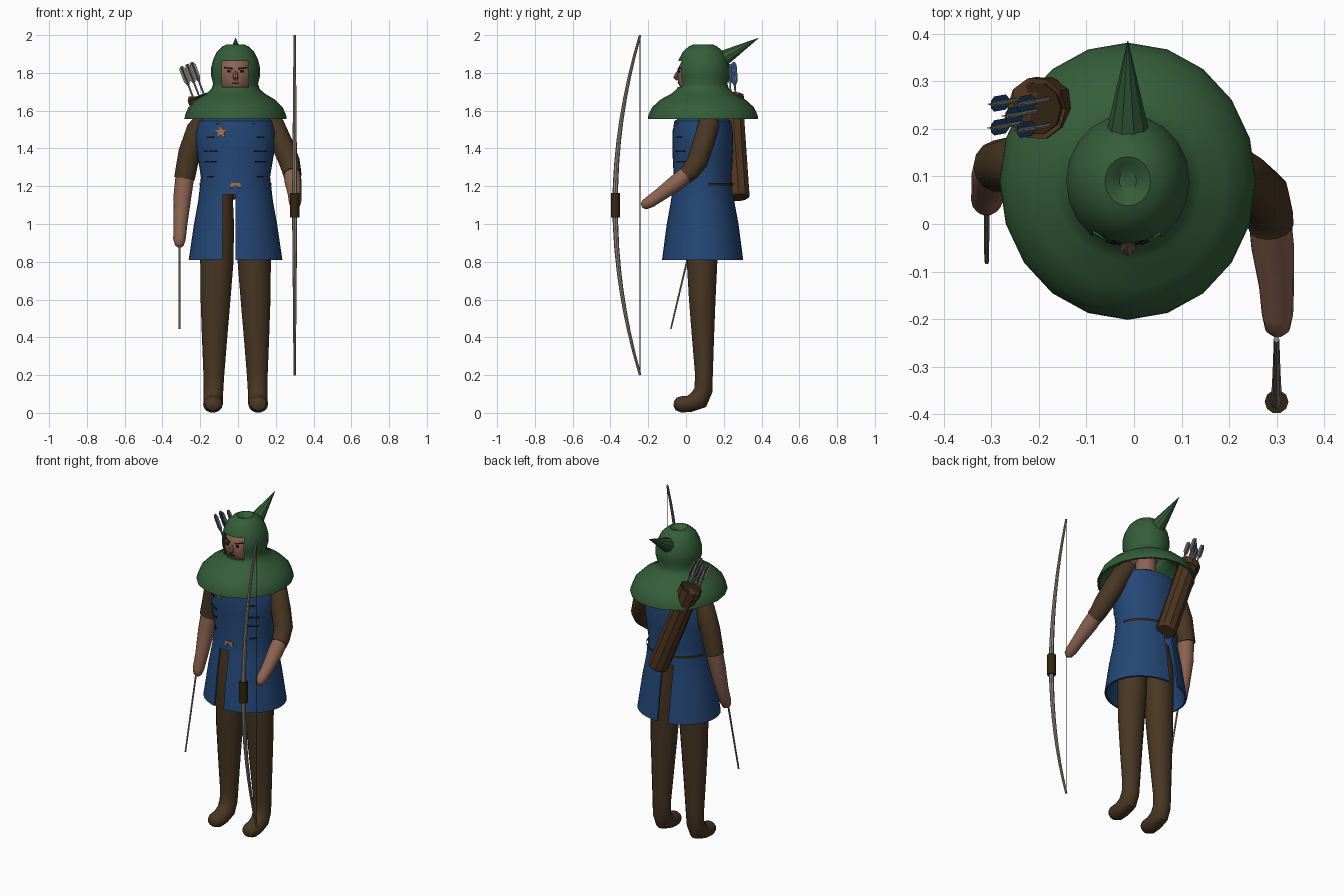
import bpy, bmesh
from math import sin, cos, pi, sqrt
from mathutils import Vector

if "Cube" in bpy.data.objects:
    bpy.data.objects.remove(bpy.data.objects["Cube"])


def colour(name, r, g, b):
    m = bpy.data.materials.new(name)
    m.use_nodes = True
    m.diffuse_color = (r, g, b, 1)
    bsdf = m.node_tree.nodes["Principled BSDF"]
    bsdf.inputs["Base Color"].default_value = (r, g, b, 1)
    bsdf.inputs["Roughness"].default_value = 0.8
    return m


GREEN = colour("hood green", .035, .11, .042)
BLUE = colour("tunic blue", .018, .062, .18)
BROWN = colour("cloth brown", .065, .037, .017)
LEATHER = colour("quiver leather", .075, .034, .014)
DARK = colour("dark leather", .032, .018, .006)
SKIN = colour("skin", .26, .125, .083)
GREY = colour("weathered grey", .27, .25, .21)
COPPER = colour("copper", .35, .15, .07)
BLACK = colour("black", .006, .006, .009)

CX, CY = -.013, .088  # body axis


def finish(name, bm, mat, smooth=True):
    me = bpy.data.meshes.new(name)
    bm.to_mesh(me)
    bm.free()
    ob = bpy.data.objects.new(name, me)
    me.materials.append(mat)
    bpy.context.collection.objects.link(ob)
    if smooth:
        shade(ob)
    return ob


def activate(ob):
    bpy.ops.object.select_all(action='DESELECT')
    ob.select_set(True)
    bpy.context.view_layer.objects.active = ob


def shade(ob):
    activate(ob)
    bpy.ops.object.shade_smooth_by_angle(angle=.7)


def loft(name, pts, mat, sides=14, upright=False, smooth=True, caps=(True, True)):
    """Rings (x, y, z, radius, other radius) joined along a path."""
    bm = bmesh.new()
    pos = [Vector(p[:3]) for p in pts]
    rings = []
    for i, p in enumerate(pts):
        u, v = Vector((1, 0, 0)), Vector((0, 1, 0))
        if not upright:
            t = (pos[min(i + 1, len(pos) - 1)] - pos[max(i - 1, 0)]).normalized()
            u = (u - t * u.dot(t)).normalized()
            v = t.cross(u)
        rx, ry = p[3], p[-1]
        rings.append([bm.verts.new(pos[i] + u * rx * cos(a) + v * ry * sin(a))
                      for a in (2 * pi * k / sides for k in range(sides))])
    for a, b in zip(rings, rings[1:]):
        for k in range(sides):
            n = (k + 1) % sides
            bm.faces.new((a[k], a[n], b[n], b[k]))
    if caps[0]:
        bm.faces.new(rings[0][::-1])
    if caps[1]:
        bm.faces.new(rings[-1])
    return finish(name, bm, mat, smooth)


def shell_with_hole(ob, thickness, low, high):
    """Thicken a surface inward and cut a box out of it."""
    bm = bmesh.new()
    bmesh.ops.create_cube(bm, size=1)
    for v in bm.verts:
        v.co = [l + (h - l) * (c + .5) for l, h, c in zip(low, high, v.co)]
    cutter = finish("cutter", bm, ob.data.materials[0], False)
    cutter.hide_render = True
    activate(ob)
    s = ob.modifiers.new("thickness", 'SOLIDIFY')
    s.thickness, s.offset = thickness, -1
    b = ob.modifiers.new("hole", 'BOOLEAN')
    b.operation, b.solver, b.object = 'DIFFERENCE', 'EXACT', cutter
    for m in ("thickness", "hole"):
        bpy.ops.object.modifier_apply(modifier=m)
    bpy.data.objects.remove(cutter)
    shade(ob)


def plate(name, outline, surface, mat):
    """Thin badge following a surface; outline is anticlockwise from the front."""
    bm = bmesh.new()
    bm.faces.new([bm.verts.new((x, surface(x, z) - .005, z)) for x, z in outline])
    ob = finish(name, bm, mat, False)
    s = ob.modifiers.new("thickness", 'SOLIDIFY')
    s.thickness = .008


def bar(x, z, w, h, tilt=0):
    return [(x - w, z - h - tilt), (x + w, z - h + tilt), (x + w, z + h + tilt), (x - w, z + h - tilt)]


# Tunic, slit at front and back
TUNIC = [(.81, .248, .215), (1.0, .22, .19), (1.12, .198, .168), (1.25, .183, .153),
         (1.38, .205, .16), (1.48, .214, .16), (1.545, .195, .15), (1.57, .15, .11), (1.6, .08, .07)]
tunic = loft("tunic", [(CX, CY, *r) for r in TUNIC], BLUE, 32, True, caps=(False, True))
shell_with_hole(tunic, .012, (-.082, -1, .5), (-.012, 1, 1.155))


def tunic_front(x, z):
    for (z0, a0, b0), (z1, a1, b1) in zip(TUNIC, TUNIC[1:]):
        if z0 <= z <= z1:
            f = (z - z0) / (z1 - z0)
            a, b = a0 + (a1 - a0) * f, b0 + (b1 - b0) * f
            return CY - b * sqrt(max(0, 1 - ((x - CX) / a) ** 2))


# Tunic fastenings, badge and buckle
for side in (-1, 1):
    for z, w in ((1.46, .018), (1.385, .034), (1.33, .03), (1.25, .016)):
        plate("tunic_lace", bar(CX + side * .135, z, w, .004), tunic_front, BLACK)
plate("neck_seam", bar(CX, 1.532, .1, .003), tunic_front, BLACK)
star = [(-.09 + r * sin(-k * pi / 5), 1.487 + r * cos(k * pi / 5))
        for k, r in enumerate([.034, .015] * 5)]
plate("star_badge", star, tunic_front, COPPER)
arch = [(-.03, 0), (-.013, 0), (-.008, .012), (.008, .012), (.013, 0), (.03, 0), (.024, .024), (-.024, .024)]
plate("belt_buckle", [(CX + x, 1.192 + z) for x, z in arch], tunic_front, COPPER)

# Belt, showing at the back only
belt = loft("back_belt", [(CX, CY, z, .195, .165) for z in (1.203, 1.218)], DARK, 32, True, caps=(False, False))
bm = bmesh.new()
bm.from_mesh(belt.data)
bmesh.ops.delete(bm, geom=[f for f in bm.faces if f.calc_center_median().y < .135], context='FACES')
bm.to_mesh(belt.data)
bm.free()

# Legs with soft feet
for side, label in ((-1, "right"), (1, "left")):
    leg = [(.085, .085, 1.16, .07), (.096, .085, 1.0, .088), (.099, .085, .8, .088, .083),
           (.106, .086, .6, .079, .072), (.111, .09, .4, .067, .06), (.115, .095, .2, .055, .048),
           (.117, .092, .12, .052, .05), (.118, .068, .07, .052, .056), (.119, .02, .048, .052, .045),
           (.12, -.025, .045, .052, .044), (.12, -.053, .047, .04, .034), (.12, -.065, .048, .015, .013)]
    loft(label + "_leg", [(CX + side * p[0], *p[1:]) for p in leg], BROWN)

# Arms: sleeve and bare forearm
loft("right_sleeve", [(-.17, .11, 1.56, .05), (-.215, .118, 1.5, .058), (-.257, .125, 1.38, .058),
                      (-.284, .122, 1.24, .055)], BROWN)
loft("right_forearm", [(-.28, .122, 1.26, .05), (-.295, .105, 1.14, .047), (-.305, .075, 1.0, .037),
                       (-.31, .05, .92, .033), (-.31, .04, .888, .024), (-.31, .036, .876, .008)], SKIN)
loft("left_sleeve", [(.14, .122, 1.57, .05), (.19, .12, 1.52, .058), (.235, .09, 1.42, .058),
                     (.272, .06, 1.33, .056), (.285, .02, 1.275, .05), (.288, -.005, 1.257, .048)], BROWN)
loft("left_forearm", [(.285, .02, 1.275, .045), (.292, -.05, 1.22, .045), (.3, -.13, 1.16, .037),
                      (.302, -.19, 1.118, .033), (.302, -.222, 1.1, .026), (.302, -.235, 1.095, .01)], SKIN)

# Neck and head
loft("neck", [(CX, .09, z, .06) for z in (1.5, 1.72)], SKIN, upright=True)
HEAD = (.1, .118, .13)
bm = bmesh.new()
bmesh.ops.create_uvsphere(bm, u_segments=24, v_segments=16, radius=1)
for v in bm.verts:
    v.co = Vector((v.co.x * HEAD[0] + CX, v.co.y * HEAD[1] + .072, v.co.z * HEAD[2] + 1.785))
finish("head", bm, SKIN)


def face_front(x, z):
    k = 1 - ((x - CX) / HEAD[0]) ** 2 - ((z - 1.785) / HEAD[2]) ** 2
    return .072 - HEAD[1] * sqrt(max(0, k))


# Facial features
for side in (-1, 1):
    plate("eye", bar(CX + side * .037, 1.808, .008, .006), face_front, BLACK)
    plate("eyebrow", bar(CX + side * .04, 1.826, .022, .004, side * .003), face_front, BLACK)
plate("mouth", bar(CX, 1.745, .018, .003), face_front, DARK)
loft("nose", [(CX, -.035, 1.815, .007), (CX, -.045, 1.795, .012), (CX, -.052, 1.778, .015),
              (CX, -.042, 1.766, .011)], SKIN, 8)

# Hood with face opening and a spike
hood = [(.27, 1.557), (.268, 1.575), (.25, 1.618), (.207, 1.66), (.155, 1.69), (.128, 1.715), (.119, 1.742),
        (.13, 1.785), (.13, 1.825), (.119, 1.87), (.098, 1.913), (.07, 1.94), (.048, 1.95), (.034, 1.942), (.018, 1.928)]
hood = loft("hood", [(CX, .09, z, r, r * 1.08) for r, z in hood], GREEN, 20, True, caps=(False, True))
shell_with_hole(hood, .012, (-.086, -.5, 1.725), (.056, .05, 1.862))
loft("hood_spike", [(CX, .19, 1.873, .046), (CX, .385, 1.985, .001)], GREEN, 10, smooth=False)

# Bow, grip and string
limb = []
for k in range(-8, 9):
    f = k / 8
    r = .014 - .008 * abs(f)
    limb.append((.3, -.375 + .132 * f * f, 1.1 + .9 * f, r, r * 1.1))
loft("bow", limb, GREY, 8)
loft("bow_grip", [(.3, -.374, z, .025) for z in (1.035, 1.165)], DARK, 10)
loft("bow_string", [(.3, -.243, z, .002) for z in (.21, 1.99)], DARK, 4)

# Quiver slung across the back
BASE, MOUTH = Vector((0, .28, 1.14)), Vector((-.205, .243, 1.675))


def along(f, off=Vector()):
    return tuple(BASE.lerp(MOUTH, f) + off)


loft("quiver", [(*along(0), .052), (*along(.02), .06), (*along(.93), .06)], LEATHER, 10, smooth=False)
loft("quiver_rim", [(*along(.92), .066), (*along(1), .066), (*along(1), .056)], LEATHER, 10, smooth=False)
loft("quiver_mouth", [(*along(.99), .056), (*along(1.005), .056)], DARK, 10, smooth=False)

# Arrows in the quiver: shaft and crossed feathers
for dx, dy in ((-.03, -.03), (-.03, .02), (.0, -.005), (.025, -.035), (.025, .02)):
    off = Vector((dx, dy, dx * .4))
    loft("arrow_shaft", [(*along(.8, off), .005), (*along(1.31, off), .005)], GREY, 6)
    for name, mat, rx, ry in (("grey_feather", GREY, .016, .0015), ("blue_feather", BLUE, .0015, .016)):
        loft(name, [(*along(1.13, off), rx / 3, ry / 3), (*along(1.17, off), rx, ry),
                    (*along(1.29, off), rx, ry), (*along(1.32, off), rx / 2, ry / 2)], mat, 4, smooth=False)

# Arrow held in the right hand
loft("held_arrow", [(-.31, .035, .93, .006), (-.31, -.08, .445, .005)], GREY, 6)
